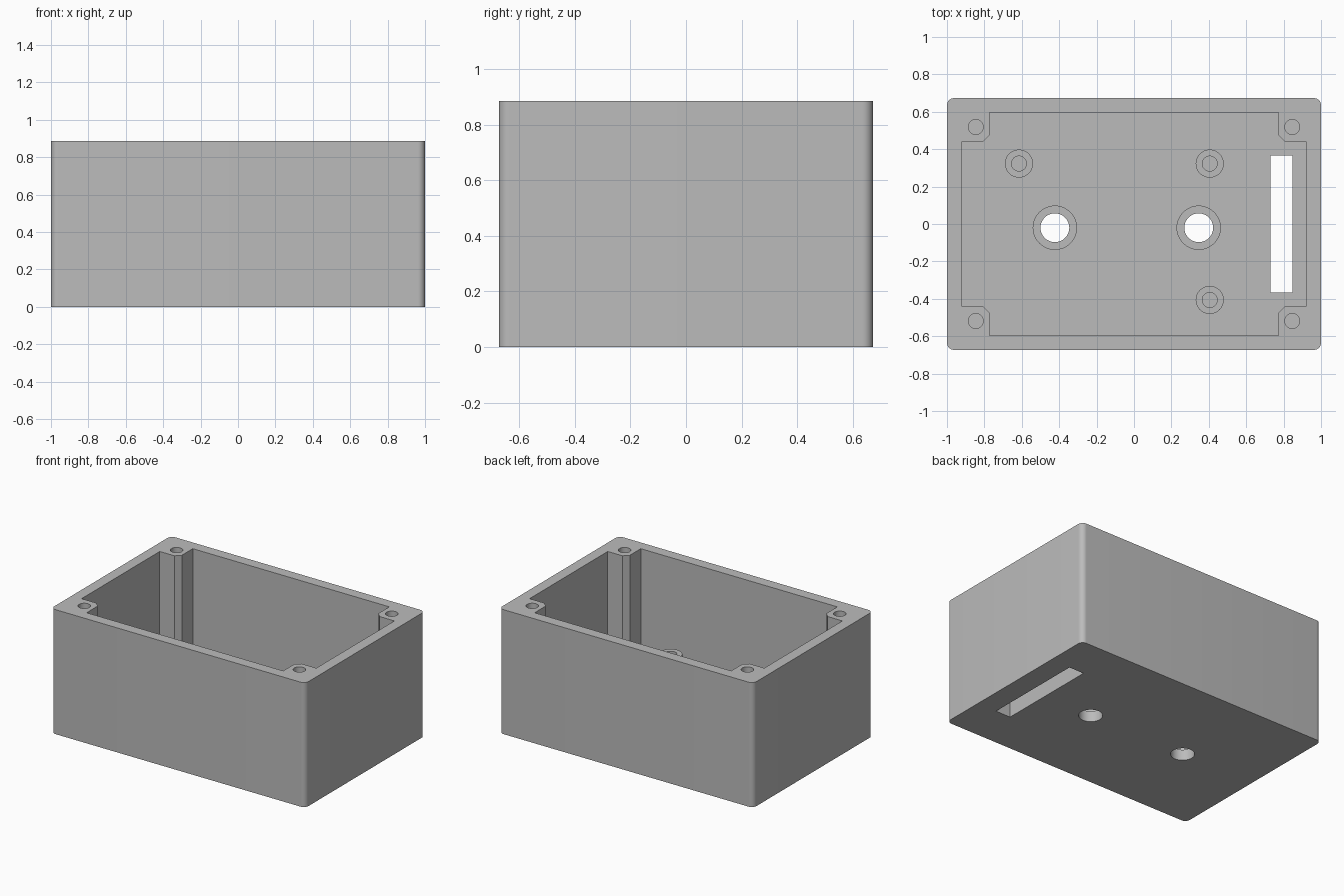
import bpy
import bmesh
from math import radians, cos, sin, pi

cube = bpy.data.objects.get("Cube")
if cube:
    bpy.data.objects.remove(cube, do_unlink=True)

HX, HY, H = 1.0, 0.673, 0.885      # outer half sizes and height
IX, IY = 0.923, 0.596              # inner half sizes
FLOOR, BOSS_TOP = 0.115, 0.308

grey = bpy.data.materials.new("enclosure grey")
grey.use_nodes = True
grey.diffuse_color = (0.5, 0.5, 0.5, 1)
grey.node_tree.nodes["Principled BSDF"].inputs["Base Color"].default_value = (0.5, 0.5, 0.5, 1)


def prism(name, points, z0, z1):
    """Extrude a closed outline from z0 to z1."""
    bm = bmesh.new()
    face = bm.faces.new([bm.verts.new((x, y, z0)) for x, y in points])
    top = bmesh.ops.extrude_face_region(bm, geom=[face])["geom"]
    for v in top:
        if isinstance(v, bmesh.types.BMVert):
            v.co.z = z1
    bmesh.ops.recalc_face_normals(bm, faces=bm.faces)
    mesh = bpy.data.meshes.new(name)
    bm.to_mesh(mesh)
    bm.free()
    mesh.materials.append(grey)
    obj = bpy.data.objects.new(name, mesh)
    bpy.context.collection.objects.link(obj)
    return obj


def arc(cx, cy, r, start, end, n):
    angles = [start + (end - start) * i / n for i in range(n + 1)]
    return [(cx + r * cos(a), cy + r * sin(a)) for a in angles]


def circle(cx, cy, r):
    return arc(cx, cy, r, 0, 2 * pi, 48)[:-1]


def rectangle(x0, x1, y0, y1):
    return [(x0, y0), (x1, y0), (x1, y1), (x0, y1)]


def cut(obj, points, z0, z1):
    """Subtract a prism from an object and discard the cutter."""
    cutter = prism("cutter", points, z0, z1)
    cutter.hide_render = True
    mod = obj.modifiers.new("cut", "BOOLEAN")
    mod.operation, mod.solver, mod.object = "DIFFERENCE", "EXACT", cutter
    bpy.context.view_layer.update()
    graph = bpy.context.evaluated_depsgraph_get()
    mesh = bpy.data.meshes.new_from_object(obj.evaluated_get(graph))
    obj.modifiers.clear()
    obj.data = mesh
    bpy.data.objects.remove(cutter, do_unlink=True)


def smooth(obj):
    bpy.ops.object.select_all(action="DESELECT")
    obj.select_set(True)
    bpy.context.view_layer.objects.active = obj
    bpy.ops.object.shade_smooth_by_angle(angle=radians(30))


# Outer shell with rounded vertical corners
R = 0.038
outline = []
for i, (sx, sy) in enumerate([(1, 1), (-1, 1), (-1, -1), (1, -1)]):
    outline += arc(sx * (HX - R), sy * (HY - R), R, i * pi / 2, (i + 1) * pi / 2, 10)
box = prism("enclosure_box", outline, 0, H)

# Cavity that leaves a chamfered screw post in each corner
corner = [(IX, 0.439), (0.807, 0.439), (0.773, 0.473), (0.773, IY)]
cavity = []
for sx, sy in [(1, 1), (-1, 1), (-1, -1), (1, -1)]:
    pts = [(sx * x, sy * y) for x, y in corner]
    cavity += pts if sx * sy > 0 else pts[::-1]
cut(box, cavity, FLOOR, H + 0.1)

# Lid screw holes in the posts
for sx in (-1, 1):
    for sy in (-1, 1):
        cut(box, circle(sx * 0.846, sy * 0.519, 0.04), 0.4, H + 0.1)

# Counterbored holes through the floor
for x in (-0.423, 0.346):
    cut(box, circle(x, -0.02, 0.077), -0.1, FLOOR + 0.05)
    cut(box, circle(x, -0.02, 0.116), 0.077, FLOOR + 0.05)

# Long slot through the floor
cut(box, rectangle(0.73, 0.847, -0.366, 0.366), -0.1, FLOOR + 0.05)
smooth(box)

# Hollow mounting bosses standing on the floor
for i, (x, y) in enumerate([(-0.615, 0.323), (0.405, 0.323), (0.405, -0.406)]):
    boss = prism(f"mounting_boss_{i + 1}", circle(x, y, 0.075), FLOOR - 0.01, BOSS_TOP)
    cut(boss, circle(x, y, 0.04), FLOOR, BOSS_TOP + 0.1)
    smooth(boss)
